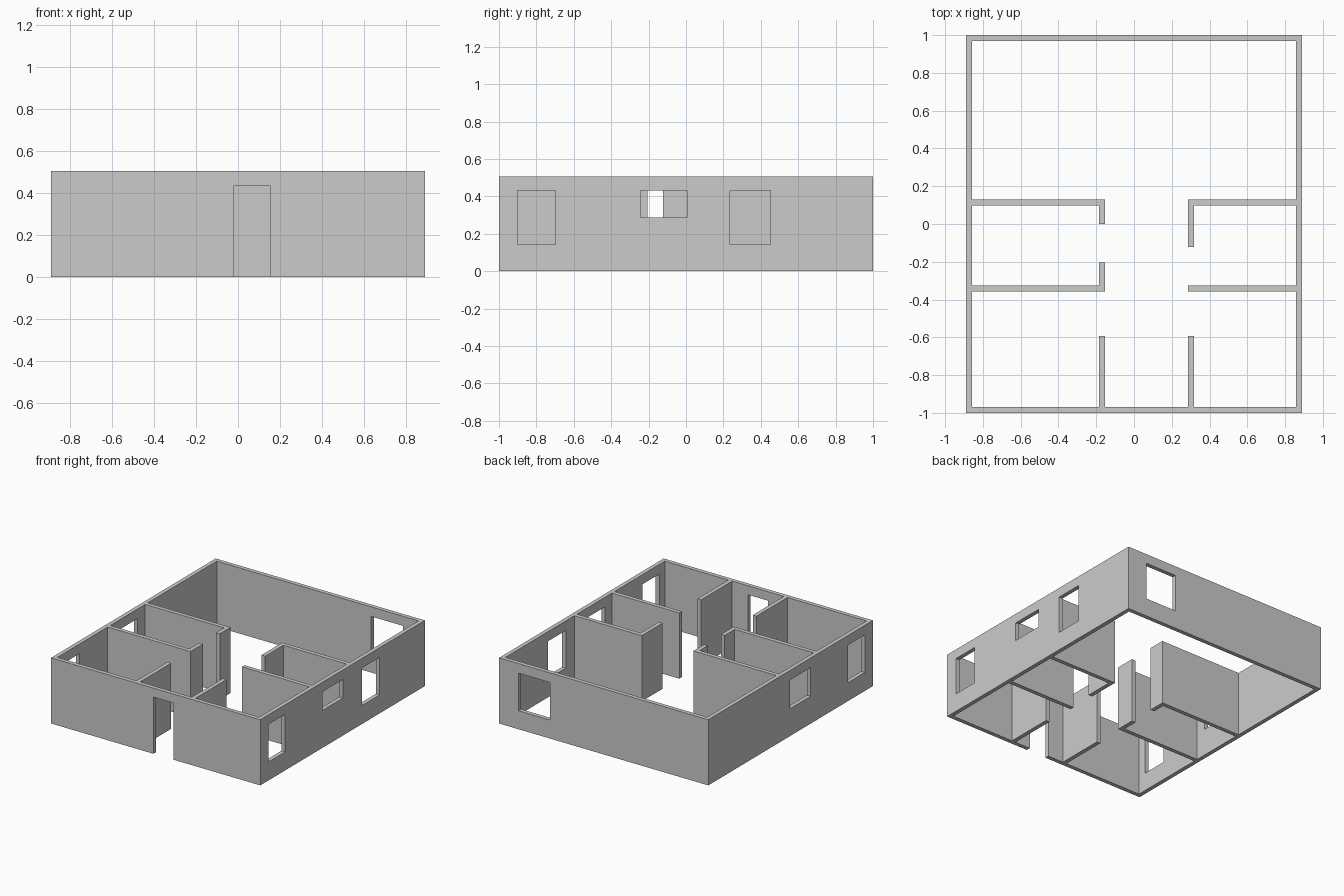
import bpy, bmesh

if "Cube" in bpy.data.objects:
    bpy.data.objects.remove(bpy.data.objects["Cube"])

H = 0.505          # wall height
T = 0.032          # wall thickness
X, Y = 0.89, 1.0   # outer half sizes
XI, YI = X - T, Y - T


def prism(name, outline, z0=0.0, z1=H):
    """Extrude a floor-plan outline upwards."""
    bm = bmesh.new()
    face = bm.faces.new([bm.verts.new((x, y, z0)) for x, y in outline])
    top = bmesh.ops.extrude_face_region(bm, geom=[face])
    verts = [v for v in top["geom"] if isinstance(v, bmesh.types.BMVert)]
    bmesh.ops.translate(bm, verts=verts, vec=(0, 0, z1 - z0))
    bmesh.ops.recalc_face_normals(bm, faces=bm.faces[:])
    mesh = bpy.data.meshes.new(name)
    bm.to_mesh(mesh)
    bm.free()
    ob = bpy.data.objects.new(name, mesh)
    bpy.context.collection.objects.link(ob)
    return ob


def box(name, x0, x1, y0, y1, z0=0.0, z1=H):
    return prism(name, [(x0, y0), (x1, y0), (x1, y1), (x0, y1)], z0, z1)


def cut(target, cutter):
    mod = target.modifiers.new("cut", 'BOOLEAN')
    mod.operation = 'DIFFERENCE'
    mod.solver = 'EXACT'
    mod.object = cutter
    bpy.context.view_layer.objects.active = target
    bpy.ops.object.modifier_apply(modifier=mod.name)
    bpy.data.objects.remove(cutter, do_unlink=True)


def corner_wall(name, y_out, y_end, side, x_in):
    """L-shaped partition: runs from an outer wall to the hall, then turns along it."""
    t = T if y_end > y_out else -T
    x_wall, x_far = side * XI, x_in + side * T
    return prism(name, [(x_wall, y_out), (x_in, y_out), (x_in, y_end),
                        (x_far, y_end), (x_far, y_out + t), (x_wall, y_out + t)])


# Outer walls: hollow shell without floor or roof
shell = box("outer_walls", -X, X, -Y, Y)
cut(shell, box("room_cutter", -XI, XI, -YI, YI, -0.1, H + 0.1))

# Front door and back window: x0, x1, wall side, z0, z1
for x0, x1, s, z0, z1 in [(-0.02, 0.152, -1, -0.1, 0.436),
                          (0.455, 0.725, 1, 0.142, 0.431)]:
    yc = s * (Y - T / 2)
    cut(shell, box("opening_cutter", x0, x1, yc - 0.05, yc + 0.05, z0, z1))

# Side windows: wall side, y0, y1, sill height
for s, y0, y1, sill in [(1, -0.902, -0.698, 0.142), (1, -0.244, 0.006, 0.288),
                        (1, 0.235, 0.451, 0.142), (-1, -0.902, -0.698, 0.142),
                        (-1, -0.244, 0.006, 0.21)]:
    xc = s * (X - T / 2)
    cut(shell, box("opening_cutter", xc - 0.05, xc + 0.05, y0, y1, sill, 0.431))

# Interior partitions either side of the hall
HL, HR = -0.154, 0.285
corner_wall("left_rear_partition", 0.13, 0.0, -1, HL)
corner_wall("left_middle_partition", -0.358, -0.205, -1, HL)
corner_wall("right_rear_partition", 0.13, -0.122, 1, HR)
box("right_middle_partition", HR, XI, -0.358, -0.326)
box("left_hall_stub", HL - T, HL, -YI, -0.592)
box("right_hall_stub", HR, HR + T, -YI, -0.592)
